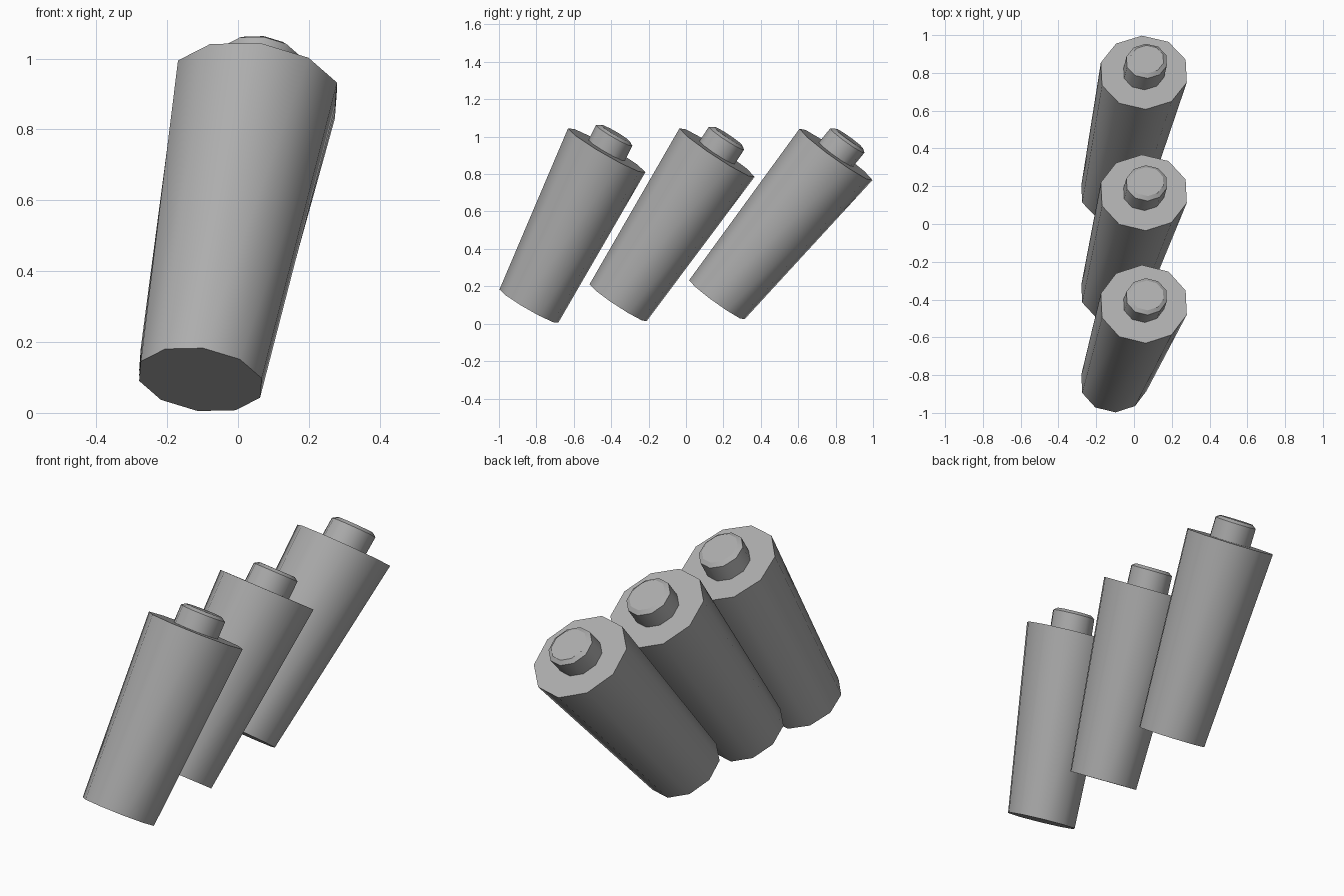
import bpy, bmesh
from math import sin, cos, radians
from mathutils import Vector

cube = bpy.data.objects.get("Cube")
if cube:
    bpy.data.objects.remove(cube, do_unlink=True)

SIDES = 10

grey = bpy.data.materials.new("plain grey")
grey.use_nodes = True
colour = (0.42, 0.42, 0.42, 1)
grey.diffuse_color = colour
grey.node_tree.nodes["Principled BSDF"].inputs["Base Color"].default_value = colour


def loft(name, rings, across, along):
    """Join slanted rings (centre, scale) into a closed solid with crisp rims."""
    bm = bmesh.new()
    loops = []
    for centre, size in rings:
        loop = []
        for k in range(SIDES):
            t = radians(90 + 360 * k / SIDES)
            loop.append(bm.verts.new(centre + size * (across * cos(t) + along * sin(t))))
        loops.append(loop)
    for low, high in zip(loops, loops[1:]):
        for i in range(SIDES):
            j = (i + 1) % SIDES
            bm.faces.new((low[i], low[j], high[j], high[i])).smooth = True
    bm.faces.new(loops[0][::-1])
    bm.faces.new(loops[-1])
    # Rims stay sharp, the barrel is smooth
    for loop in loops:
        for i in range(SIDES):
            bm.edges.get((loop[i], loop[(i + 1) % SIDES])).smooth = False
    bmesh.ops.recalc_face_normals(bm, faces=bm.faces)
    mesh = bpy.data.meshes.new(name)
    bm.to_mesh(mesh)
    bm.free()
    mesh.materials.append(grey)
    obj = bpy.data.objects.new(name, mesh)
    bpy.context.collection.objects.link(obj)


# Position, bottom (y, z), top (y, z), half depth of the top, slope of the cap
cylinders = [
    ("front", (-0.84, 0.094), (-0.424, 0.927), 0.207, -0.57),
    ("middle", (-0.363, 0.112), (0.166, 0.915), 0.201, -0.65),
    ("back", (0.165, 0.128), (0.802, 0.905), 0.195, -0.71),
]

for place, low, high, depth, slope in cylinders:
    bottom = Vector((-0.106, *low))
    top = Vector((0.052, *high))
    axis = top - bottom

    def on_cap(x, y):
        return Vector((x, y, -0.12 * x + slope * y))

    across, along = on_cap(0.236, 0.008), on_cap(-0.01, depth)

    # Tapered barrel
    loft(place + "_barrel", [(bottom, 0.76), (top, 1)], across, along)
    # Chamfered stub on top
    loft(place + "_stub",
         [(top - axis * 0.01, 0.47), (top + axis * 0.095, 0.47), (top + axis * 0.11, 0.38)],
         across, along)
